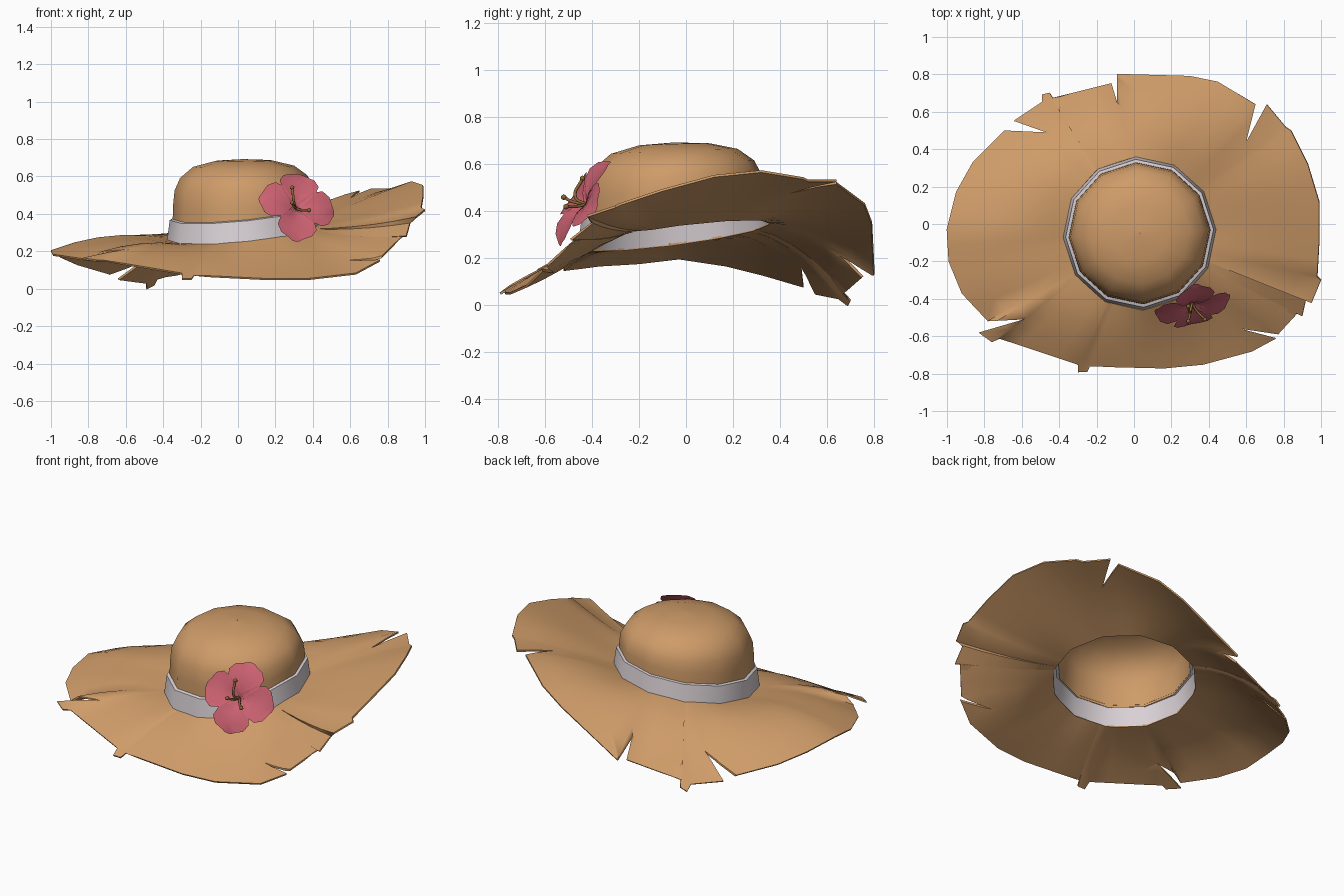
import bpy
import bmesh
import math
from mathutils import Vector

cube = bpy.data.objects.get("Cube")
if cube:
    bpy.data.objects.remove(cube, do_unlink=True)


def material(name, rgb):
    mat = bpy.data.materials.new(name)
    mat.use_nodes = True
    color = (*rgb, 1)
    mat.diffuse_color = color
    mat.node_tree.nodes["Principled BSDF"].inputs["Base Color"].default_value = color
    return mat


straw = material("straw", (0.62, 0.33, 0.14))
ribbon = material("ribbon_white", (0.70, 0.64, 0.67))
pink = material("petal_pink", (0.60, 0.12, 0.165))
olive = material("stamen_olive", (0.25, 0.14, 0.035))

CENTER = Vector((0.03, -0.05))
SIDES = 12
PHASE = math.radians(3)
BASE_RADIUS = 0.41


def new_object(name, bm, mat):
    bmesh.ops.remove_doubles(bm, verts=bm.verts, dist=0.0001)
    mesh = bpy.data.meshes.new(name)
    bm.to_mesh(mesh)
    bm.free()
    obj = bpy.data.objects.new(name, mesh)
    bpy.context.collection.objects.link(obj)
    if mat:
        mesh.materials.append(mat)
    return obj


def smooth(obj, angle=50):
    bpy.ops.object.select_all(action="DESELECT")
    obj.select_set(True)
    bpy.context.view_layer.objects.active = obj
    bpy.ops.object.shade_smooth_by_angle(angle=math.radians(angle))


def loft(name, rows, mat, closed=True):
    """Skin a list of equally long point rows."""
    bm = bmesh.new()
    grid = [[bm.verts.new(p) for p in row] for row in rows]
    count = len(rows[0])
    for low, high in zip(grid, grid[1:]):
        for i in range(count if closed else count - 1):
            j = (i + 1) % count
            bm.faces.new((low[i], low[j], high[j], high[i]))
    return new_object(name, bm, mat)


def tilted_ring(radius, z, tilt_x, tilt_y):
    ring = []
    for i in range(SIDES):
        a = PHASE + math.tau * i / SIDES
        dx, dy = radius * math.cos(a), radius * math.sin(a)
        ring.append((CENTER.x + dx, CENTER.y + dy, z + tilt_x * dx + tilt_y * dy))
    return ring


# Crown: open dome that levels out towards the top
crown_rings = [
    (0.38, 0.40, 0.10, 0.13), (0.378, 0.47, 0.07, 0.10), (0.37, 0.54, 0.04, 0.06),
    (0.34, 0.60, 0.02, 0.05), (0.27, 0.655, 0.01, 0.04), (0.15, 0.685, 0.01, 0.03),
    (0.001, 0.693, 0, 0),
]
crown = loft("crown", [tilted_ring(*r) for r in crown_rings], straw)
smooth(crown)

# Hat band
band_rings = [(BASE_RADIUS, 0.30, 0.10, 0.13), (0.396, 0.408, 0.10, 0.12),
              (0.379, 0.412, 0.10, 0.12)]
band = loft("hat_band", [tilted_ring(*r) for r in band_rings], ribbon)
smooth(band, 35)

# Brim: warped sheet between the band and a frayed rim (hundredths)
rim = [
    (99, 12, 55), (93, 32, 57), (84, 50, 54), (81, 52, 53), (71, 64, 53), (65, 64, 52),
    (45, 76, 43), (30, 79, 35), (-9, 80, 13), (-12, 75, 12), (-44, 67, 5), (-45, 70, 2),
    (-49, 69, 0), (-49, 65, 3), (-64, 55, 5), (-69, 50, 8), (-86, 33, 13), (-95, 17, 17),
    (-100, -3, 20), (-99, -20, 18), (-92, -37, 17), (-78, -52, 15), (-83, -58, 16),
    (-76, -63, 15), (-72, -61, 15), (-30, -75, 8), (-30, -79, 5), (-25, -79, 5),
    (-24, -76, 7), (16, -77, 5), (37, -75, 5), (63, -68, 8), (76, -61, 15), (77, -59, 17),
    (88, -47, 28), (90, -49, 28), (92, -40, 35), (95, -42, 38), (100, -30, 42),
    (98, -28, 43), (99, -10, 49),
]
rim = [Vector(p) / 100 for p in rim]
edge = []
for p, q in zip(rim, rim[1:] + rim[:1]):
    pieces = max(1, round((q - p).length / 0.11))
    edge += [p.lerp(q, k / pieces) for k in range(pieces)]


def brim_row(t):
    row = []
    for p in edge:
        a = math.atan2(p.y - CENTER.y, p.x - CENTER.x)
        step = math.tau / SIDES
        r = BASE_RADIUS * math.cos(step / 2) / math.cos((a - PHASE) % step - step / 2)
        dx, dy = r * math.cos(a), r * math.sin(a)
        inner = Vector((CENTER.x + dx, CENTER.y + dy, 0.30 + 0.10 * dx + 0.13 * dy))
        point = inner.lerp(p, t)
        bulge = 0.02 + 0.035 * math.cos(a - math.radians(140))
        point.z += 4 * t * (1 - t) * bulge
        row.append(point)
    return row


brim = loft("brim", [brim_row(k / 5) for k in range(6)], straw)

# Tears in the brim: tip and the two mouth corners (hundredths)
tears = [
    ((60, 44), (65, 64), (71, 64)), ((-9, 65), (-12, 75), (-9, 80)),
    ((-47, 49), (-64, 55), (-69, 50)), ((-59, -51), (-83, -58), (-78, -52)),
    ((57, -56), (76, -61), (77, -59)),
]
bm = bmesh.new()
for tear in tears:
    tip, left, right = (Vector((*p, -50)) / 100 for p in tear)
    corners = [tip] + [tip + (c - tip) * 1.25 for c in (left, right)]
    face = bm.faces.new([bm.verts.new(c) for c in corners])
    top = bmesh.ops.extrude_face_region(bm, geom=[face])["geom"]
    bmesh.ops.translate(bm, vec=(0, 0, 2),
                        verts=[v for v in top if isinstance(v, bmesh.types.BMVert)])
bmesh.ops.recalc_face_normals(bm, faces=bm.faces)
cutter = new_object("tear_cutter", bm, None)
cutter.hide_render = True

solid = brim.modifiers.new("thickness", "SOLIDIFY")
solid.thickness = 0.01
solid.offset = 0
cut = brim.modifiers.new("tears", "BOOLEAN")
cut.operation = "DIFFERENCE"
cut.solver = "EXACT"
cut.object = cutter
bpy.context.view_layer.update()
evaluated = brim.evaluated_get(bpy.context.evaluated_depsgraph_get())
torn = bpy.data.meshes.new_from_object(evaluated)
brim.modifiers.clear()
brim.data = torn
bpy.data.objects.remove(cutter, do_unlink=True)
smooth(brim)

# Flower: four broad petals on a tilted plane
heart = Vector((0.31, -0.425, 0.43))
facing = Vector((0.26, -0.81, 0.47)).normalized()
across = Vector((0.95, 0.3, 0)).normalized()
upward = facing.cross(across).normalized()
petal_profile = [  # distance, half width, lift
    (0, 0.012, -0.01), (0.05, 0.05, 0.015), (0.10, 0.092, 0.025),
    (0.15, 0.108, 0.025), (0.19, 0.085, 0.015), (0.21, 0.04, 0.005),
]
for n, degrees in enumerate((165, 78, -10, -100)):
    a = math.radians(degrees)
    along = across * math.cos(a) + upward * math.sin(a)
    side = facing.cross(along)
    rows = []
    for dist, half, lift in petal_profile:
        rows.append([heart + along * (dist - 0.015 * s * s) + side * half * s
                     + facing * (lift + 0.012 * s * s) for s in (-1, -0.5, 0, 0.5, 1)])
    petal = loft(f"petal_{n + 1}", rows, pink, closed=False)
    smooth(petal, 60)

# Stamens: thin bent stalks with round tips
stalks = [
    ((0.30, -0.47, 0.46), (0.29, -0.44, 0.54)),
    ((0.30, -0.48, 0.44), (0.29, -0.52, 0.46)),
    ((0.34, -0.47, 0.42), (0.38, -0.51, 0.42)),
]
for n, (bend, tip) in enumerate(stalks):
    curve = bpy.data.curves.new(f"stamen_{n + 1}", "CURVE")
    curve.dimensions = "3D"
    curve.bevel_depth = 0.007
    curve.bevel_resolution = 1
    curve.use_fill_caps = True
    spline = curve.splines.new("BEZIER")
    spline.bezier_points.add(2)
    for point, co in zip(spline.bezier_points, (heart, bend, tip)):
        point.co = co
        point.handle_left_type = point.handle_right_type = "AUTO"
    curve.materials.append(olive)
    bpy.context.collection.objects.link(bpy.data.objects.new(curve.name, curve))
    bm = bmesh.new()
    bmesh.ops.create_icosphere(bm, subdivisions=1, radius=0.013)
    bmesh.ops.translate(bm, verts=bm.verts, vec=tip)
    smooth(new_object(f"stamen_tip_{n + 1}", bm, olive))
